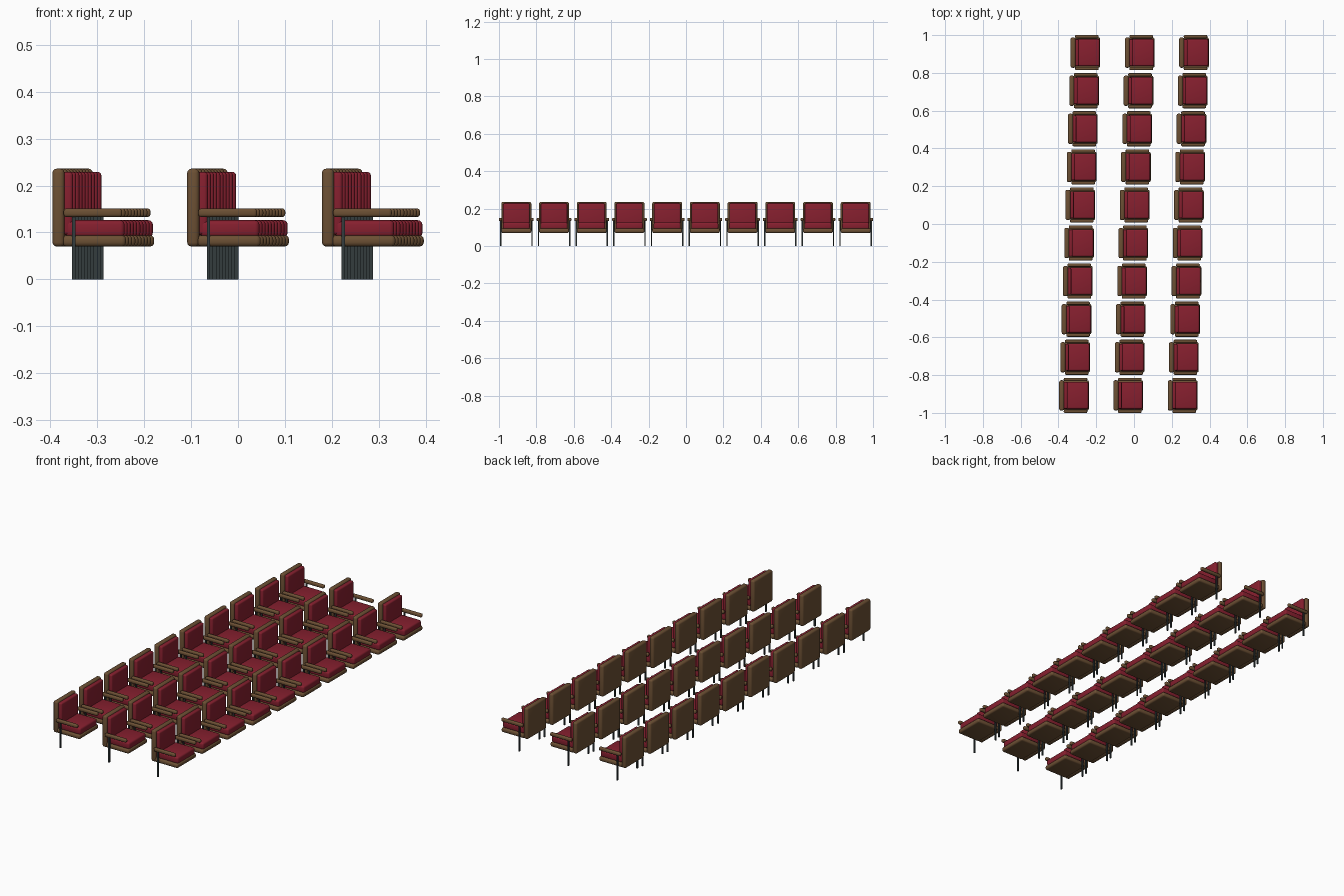
import bpy
import bmesh
from mathutils import Vector

cube = bpy.data.objects.get("Cube")
if cube:
    bpy.data.objects.remove(cube, do_unlink=True)


def material(name, colour):
    mat = bpy.data.materials.new(name)
    mat.use_nodes = True
    mat.diffuse_color = (*colour, 1)
    mat.node_tree.nodes["Principled BSDF"].inputs["Base Color"].default_value = (*colour, 1)
    return mat


wood = material("brown wood", (0.15, 0.08, 0.034))
fabric = material("red fabric", (0.24, 0.014, 0.028))
metal = material("dark grey metal", (0.033, 0.045, 0.048))


def rounded_box(name, x, y, z, radius, mat):
    """Mesh of a box between the given ranges, with rounded edges."""
    low, high = (Vector(corner) for corner in zip(x, y, z))
    bm = bmesh.new()
    bmesh.ops.create_cube(bm, size=1)
    for v in bm.verts:
        v.co = (low + high) / 2 + v.co * (high - low)
    if radius:
        bmesh.ops.bevel(bm, geom=bm.edges[:], offset=radius, segments=3,
                        profile=0.5, affect='EDGES', clamp_overlap=True)
    mesh = bpy.data.meshes.new(name)
    bm.to_mesh(mesh)
    bm.free()
    mesh.materials.append(mat)
    if radius:
        mesh.shade_smooth()
        mesh.set_sharp_from_angle(angle=0.6)
    return mesh


# Parts of one seat facing +x, with the rear of its back at x = 0
parts = [
    rounded_box("back_shell", (0, 0.026), (-0.08, 0.08), (0.07, 0.236), 0.009, wood),
    rounded_box("back_cushion", (0.02, 0.044), (-0.071, 0.071), (0.095, 0.229), 0.007, fabric),
    rounded_box("seat_base", (0.021, 0.157), (-0.08, 0.08), (0.07, 0.094), 0.009, wood),
    rounded_box("seat_cushion", (0.028, 0.154), (-0.072, 0.072), (0.09, 0.126), 0.009, fabric),
]

# Armrest and leg on either side
for side, label in ((1, "left"), (-1, "right")):
    arm_y = sorted((side * 0.076, side * 0.093))
    leg_y = sorted((side * 0.08, side * 0.087))
    parts.append(rounded_box(label + "_armrest", (0.024, 0.149), arm_y, (0.133, 0.151), 0.006, wood))
    parts.append(rounded_box(label + "_leg", (0.042, 0.049), leg_y, (0, 0.136), 0, metal))

# Three rows of ten seats, each seat set slightly forward of its neighbour
for row in range(3):
    for seat in range(10):
        place = (-0.396 + 0.2875 * row + 0.0067 * seat, 0.2016 * (seat - 4.5), 0)
        for mesh in parts:
            part = bpy.data.objects.new(f"{mesh.name}_{row + 1}_{seat + 1}", mesh)
            part.location = place
            bpy.context.collection.objects.link(part)
